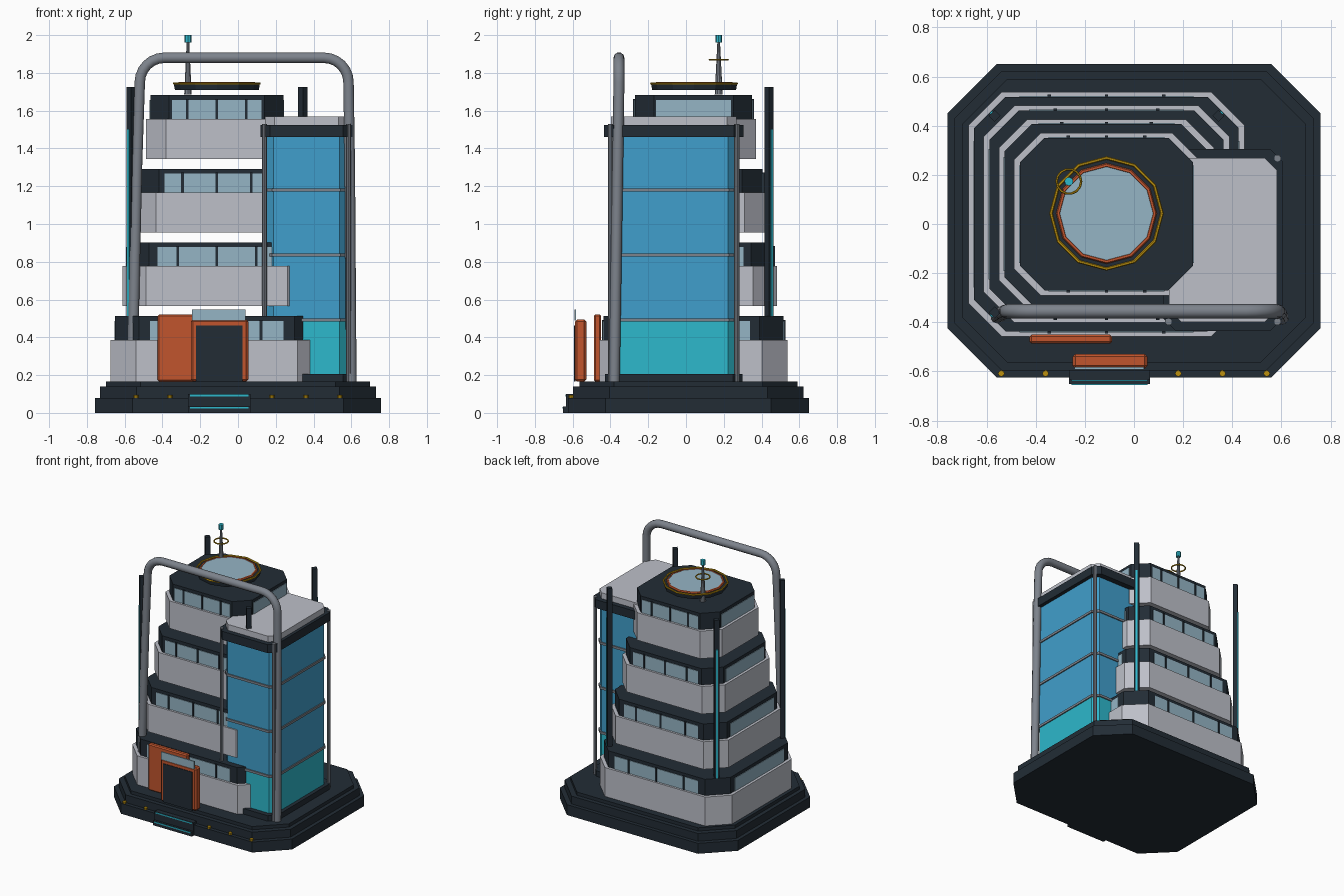
import bpy, bmesh, math
from mathutils import Vector

if "Cube" in bpy.data.objects:
    bpy.data.objects.remove(bpy.data.objects["Cube"])


def material(name, hex_code):
    def lin(v):
        return v / 12.92 if v <= 0.04045 else ((v + 0.055) / 1.055) ** 2.4
    m = bpy.data.materials.new(name)
    m.diffuse_color = [lin(int(hex_code[i:i + 2], 16) / 255) for i in (0, 2, 4)] + [1]
    m.use_nodes = True
    m.node_tree.nodes["Principled BSDF"].inputs["Base Color"].default_value = m.diffuse_color
    return m


DARK = material("dark_slate", "222C35")
WHITE = material("pale_panel", "BDC0C9")
GREY = material("pipe_grey", "7D838C")
TEAL = material("teal_glow", "2DB8CC")
BLUE = material("blue_glass", "409FCC")
PANE = material("pale_glass", "95B5C5")
ORANGE = material("orange_paint", "C1552D")
GOLD = material("gold_trim", "BD910F")


def prism(name, cx, cy, hx, hy, z0, z1, ch, mat):
    """Upright block with chamfered corners."""
    pts = []
    for sx, sy in ((1, 1), (-1, 1), (-1, -1), (1, -1)):
        a = (cx + sx * hx, cy + sy * (hy - ch))
        b = (cx + sx * (hx - ch), cy + sy * hy)
        pts += [a, b] if sx * sy > 0 else [b, a]
    bm = bmesh.new()
    f = bm.faces.new([bm.verts.new((x, y, z0)) for x, y in pts])
    top = bmesh.ops.extrude_face_region(bm, geom=[f])["geom"]
    bmesh.ops.translate(bm, vec=(0, 0, z1 - z0),
                        verts=[v for v in top if isinstance(v, bmesh.types.BMVert)])
    bmesh.ops.recalc_face_normals(bm, faces=bm.faces)
    me = bpy.data.meshes.new(name)
    bm.to_mesh(me)
    bm.free()
    ob = bpy.data.objects.new(name, me)
    bpy.context.collection.objects.link(ob)
    me.materials.append(mat)
    return ob


def box(name, x0, x1, y0, y1, z0, z1, mat, rot=0, bevel=0):
    bpy.ops.mesh.primitive_cube_add(
        size=1, location=((x0 + x1) / 2, (y0 + y1) / 2, (z0 + z1) / 2), rotation=(0, 0, rot))
    ob = bpy.context.object
    ob.name = name
    ob.scale = (x1 - x0, y1 - y0, z1 - z0)
    bpy.ops.object.transform_apply(location=False, rotation=False, scale=True)
    if bevel:
        mod = ob.modifiers.new("bevel", "BEVEL")
        mod.width, mod.segments = bevel, 1
    ob.data.materials.append(mat)
    return ob


def cone(name, x, y, z0, z1, r0, r1, mat, sides=12, smooth=False):
    bpy.ops.mesh.primitive_cone_add(vertices=sides, radius1=r0, radius2=r1, depth=z1 - z0,
                                    location=(x, y, (z0 + z1) / 2))
    ob = bpy.context.object
    ob.name = name
    ob.data.materials.append(mat)
    if smooth:
        bpy.ops.object.shade_smooth_by_angle()
    return ob


def ring(name, x, y, z, major, minor, mat, sides=12):
    bpy.ops.mesh.primitive_torus_add(location=(x, y, z), major_radius=major, minor_radius=minor,
                                     major_segments=sides, minor_segments=6)
    bpy.context.object.name = name
    bpy.context.object.data.materials.append(mat)


# Stepped base
for i, (hx, hy, z0, z1) in enumerate(((0.758, 0.638, 0, 0.08), (0.73, 0.61, 0.08, 0.14),
                                      (0.70, 0.577, 0.14, 0.165))):
    prism(f"base_step_{i}", 0, 0.013, hx, hy, z0, z1, 0.2 - 0.008 * i, DARK)

# Ledge lamps
for i in range(-3, 4):
    cone(f"ledge_lamp_{i + 3}", i * 0.18, -0.608, 0.08, 0.095, 0.013, 0.013, GOLD, 8)

# Entrance steps with glowing edges
for i, (y, z) in enumerate(((-0.652, 0.035), (-0.635, 0.1))):
    box(f"entrance_step_{i}", -0.265, 0.065, y, -0.55, 0, z, DARK)
    box(f"step_light_{i}", -0.255, 0.055, y - 0.003, y + 0.003, z - 0.012, z - 0.003, TEAL)

# Four stacked, shrinking floors
CX, CY = -0.112, 0.04
for i in range(4):
    z = 0.175 + 0.39 * i
    hx, hy, ch = 0.562 - 0.062 * i, 0.497 - 0.0555 * i, 0.135 - 0.009 * i
    prism(f"floor_parapet_{i}", CX, CY, hx, hy, z if i else 0.165, z + 0.212, ch, WHITE)
    dx, dy = hx - 0.024, hy - 0.02
    prism(f"floor_window_band_{i}", CX, CY, dx, dy, z + 0.19, z + 0.337, ch - 0.008, DARK)
    wx, wy = hx * 0.63, hy * 0.6
    for s, side in ((-1, "front"), (1, "back")):
        y = CY + s * dy
        box(f"{side}_window_{i}", CX - wx, CX + wx, y - 0.004, y + 0.004, z + 0.2, z + 0.312, PANE)
        for k in (-1, 0, 1):
            mx = CX + k * wx * 0.66
            box(f"{side}_mullion_{i}", mx - 0.007, mx + 0.007, y - 0.009, y + 0.009,
                z + 0.2, z + 0.318, DARK)
    for s, side in ((-1, "left"), (1, "right")):
        x = CX + s * dx
        box(f"{side}_window_{i}", x - 0.004, x + 0.004, CY - wy, CY + wy, z + 0.2, z + 0.312, PANE)

# Glass stair tower
TX, TY, TH, TD = 0.362, -0.065, 0.215, 0.327
prism("tower_plinth", TX, TY, 0.243, 0.365, 0.16, 0.207, 0.05, DARK)
prism("tower_lower_glass", TX, TY, TH, TD, 0.207, 0.49, 0.04, TEAL)
prism("tower_upper_glass", TX, TY, TH, TD, 0.49, 1.465, 0.04, BLUE)
for i in range(3):
    z = 0.492 + 0.344 * i
    prism(f"tower_band_{i}", TX, TY, TH + 0.008, TD + 0.008, z - 0.009, z + 0.009, 0.042, GREY)
prism("tower_cap", TX, TY, 0.243, 0.37, 1.46, 1.525, 0.05, DARK)
prism("tower_roof", TX, TY, 0.22, 0.333, 1.525, 1.57, 0.05, WHITE)
for sx in (-1, 1):
    for sy in (-1, 1):
        cone("tower_corner_post", TX + sx * 0.222, TY + sy * 0.333, 0.165, 1.53,
             0.014, 0.014, GREY, 10, True)

# Corner fins with glowing strips facing outwards
for sx in (-1, 1):
    for sy in (-1, 1):
        x, y = CX + sx * 0.455, CY + sy * 0.4
        ang = math.atan2(sy, sx)
        box("corner_fin", x - 0.017, x + 0.017, y - 0.017, y + 0.017, 0.165, 1.725, DARK, ang)
        o = Vector((math.cos(ang), math.sin(ang))) * 0.018
        x, y = x + o.x, y + o.y
        box("fin_light", x - 0.004, x + 0.004, y - 0.007, y + 0.007, 0.25, 1.5, TEAL, ang)

# Large pipe arch over the front
R = 0.13
path = [(-0.56, -0.38, 0.165), (-0.535, -0.362, 1.3)]
path += [(-0.39 - R * math.cos(a), -0.355, 1.75 + R * math.sin(a))
         for a in (math.pi / 2 * k / 6 for k in range(7))]
path += [(0.455 + R * math.sin(a), -0.355, 1.75 + R * math.cos(a))
         for a in (math.pi / 2 * k / 6 for k in range(7))]
path += [(0.592, -0.362, 1.3), (0.60, -0.38, 0.165)]
cu = bpy.data.curves.new("pipe_arch", "CURVE")
cu.dimensions = "3D"
cu.bevel_depth, cu.bevel_resolution, cu.use_fill_caps = 0.029, 3, True
sp = cu.splines.new("POLY")
sp.points.add(len(path) - 1)
for p, co in zip(sp.points, path):
    p.co = (*co, 1)
sp.use_smooth = True
cu.materials.append(GREY)
bpy.context.collection.objects.link(bpy.data.objects.new("pipe_arch", cu))

# Entrance: side slab, door frame, door and sign glass
box("entrance_side_slab", -0.425, -0.09, -0.487, -0.45, 0.165, 0.522, ORANGE, bevel=0.008)
box("door_frame", -0.25, 0.055, -0.588, -0.528, 0.165, 0.495, ORANGE, bevel=0.012)
box("door", -0.222, 0.025, -0.592, -0.584, 0.167, 0.462, DARK)
box("door_glass_fin", -0.243, 0.04, -0.591, -0.582, 0.488, 0.548, PANE)

# Roof skylight
cone("skylight_base", CX, CY + 0.003, 1.71, 1.742, 0.222, 0.228, DARK)
cone("skylight_glass", CX, CY + 0.003, 1.738, 1.75, 0.195, 0.19, PANE)
ring("skylight_inner_rim", CX, CY + 0.003, 1.745, 0.196, 0.009, ORANGE)
ring("skylight_outer_rim", CX, CY + 0.003, 1.744, 0.226, 0.007, GOLD)

# Antenna
AX, AY = -0.265, 0.173
cone("antenna_mast", AX, AY, 1.685, 1.965, 0.021, 0.007, GREY, 10, True)
cone("antenna_tip", AX, AY, 1.962, 2.0, 0.018, 0.018, TEAL, 8)
ring("antenna_ring", AX, AY, 1.87, 0.05, 0.005, GOLD, 14)
